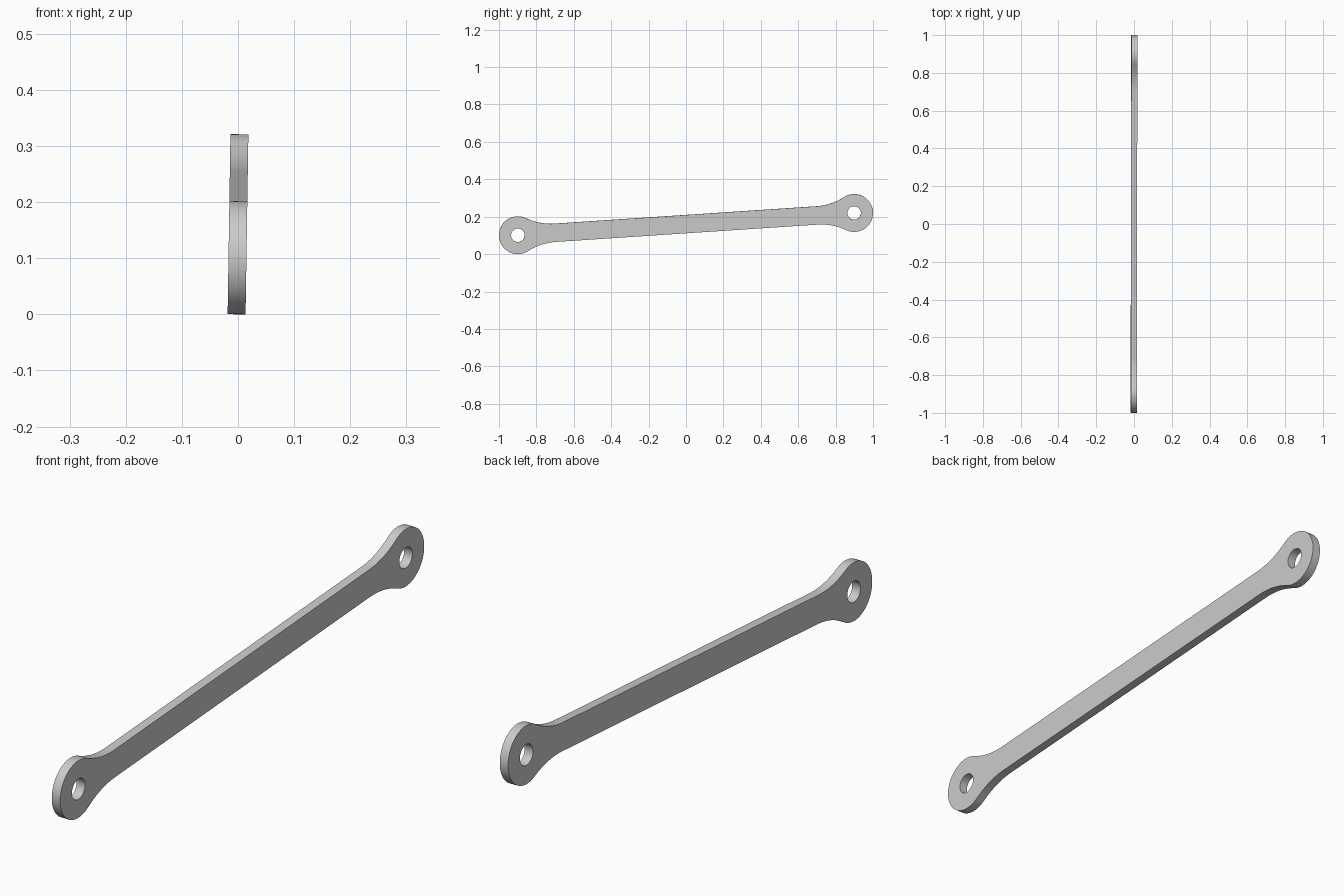
import bpy
import bmesh
from math import atan2, cos, sin, pi, sqrt
from mathutils import Matrix

cube = bpy.data.objects.get("Cube")
if cube:
    bpy.data.objects.remove(cube, do_unlink=True)

EYE_R, HOLE_R = 0.101, 0.036       # rounded ends and their holes
HALF_H, THICK = 0.049, 0.032       # bar half height and plate thickness
RISE, RUN = 0.119, 1.798           # offset between the two hole centres
NECK = 0.2                         # distance from hole centre to straight bar
SPAN = sqrt(RISE ** 2 + RUN ** 2) / 2

# Fillet radius that is tangent to both the eye and the bar
FILLET = (NECK ** 2 + HALF_H ** 2 - EYE_R ** 2) / (2 * (EYE_R - HALF_H))


def arc(cu, cv, radius, start, end, steps):
    return [(cu + radius * cos(start + (end - start) * i / steps),
             cv + radius * sin(start + (end - start) * i / steps))
            for i in range(steps + 1)]


def add_loop(bm, points):
    verts = [bm.verts.new((0, u, v)) for u, v in points]
    return [bm.edges.new((a, b)) for a, b in zip(verts, verts[1:] + verts[:1])]


# One quarter of the outline, from the tip of an eye to the straight bar
phi = atan2(HALF_H + FILLET, NECK)
quarter = arc(-SPAN, 0, EYE_R, pi, phi, 24)
quarter += arc(NECK - SPAN, HALF_H + FILLET, FILLET, phi + pi, 1.5 * pi, 14)[1:]

# Mirror it to the full outline
top = quarter + [(-u, v) for u, v in reversed(quarter)]
outline = top + [(u, -v) for u, v in reversed(top[1:-1])]

# Fill between outline and holes, then give it thickness
bm = bmesh.new()
edges = add_loop(bm, outline)
for side in (-1, 1):
    edges += add_loop(bm, arc(side * SPAN, 0, HOLE_R, 0, 2 * pi, 40)[:-1])
bmesh.ops.triangle_fill(bm, use_beauty=True, edges=edges, normal=(1, 0, 0))
bmesh.ops.translate(bm, verts=bm.verts, vec=(-THICK / 2, 0, 0))
extruded = bmesh.ops.extrude_face_region(bm, geom=bm.faces[:], use_keep_orig=True)
moved = [g for g in extruded["geom"] if isinstance(g, bmesh.types.BMVert)]
bmesh.ops.translate(bm, verts=moved, vec=(THICK, 0, 0))
bmesh.ops.recalc_face_normals(bm, faces=bm.faces)

# Slope up towards the back, with a very slight sideways lean
pose = Matrix.Rotation(0.0156, 4, 'Y') @ Matrix.Rotation(atan2(RISE, RUN), 4, 'X')
bm.transform(Matrix.Translation((0, 0, EYE_R + RISE / 2)) @ pose)

mesh = bpy.data.meshes.new("link_bar")
bm.to_mesh(mesh)
bm.free()
link = bpy.data.objects.new("link_bar", mesh)
bpy.context.collection.objects.link(link)

# Plain grey metal
grey = bpy.data.materials.new("light_grey")
grey.use_nodes = True
colour = (0.6, 0.6, 0.6, 1)
grey.diffuse_color = colour
grey.node_tree.nodes["Principled BSDF"].inputs["Base Color"].default_value = colour
mesh.materials.append(grey)

bpy.ops.object.select_all(action='DESELECT')
link.select_set(True)
bpy.context.view_layer.objects.active = link
bpy.ops.object.shade_smooth_by_angle(angle=0.6)
